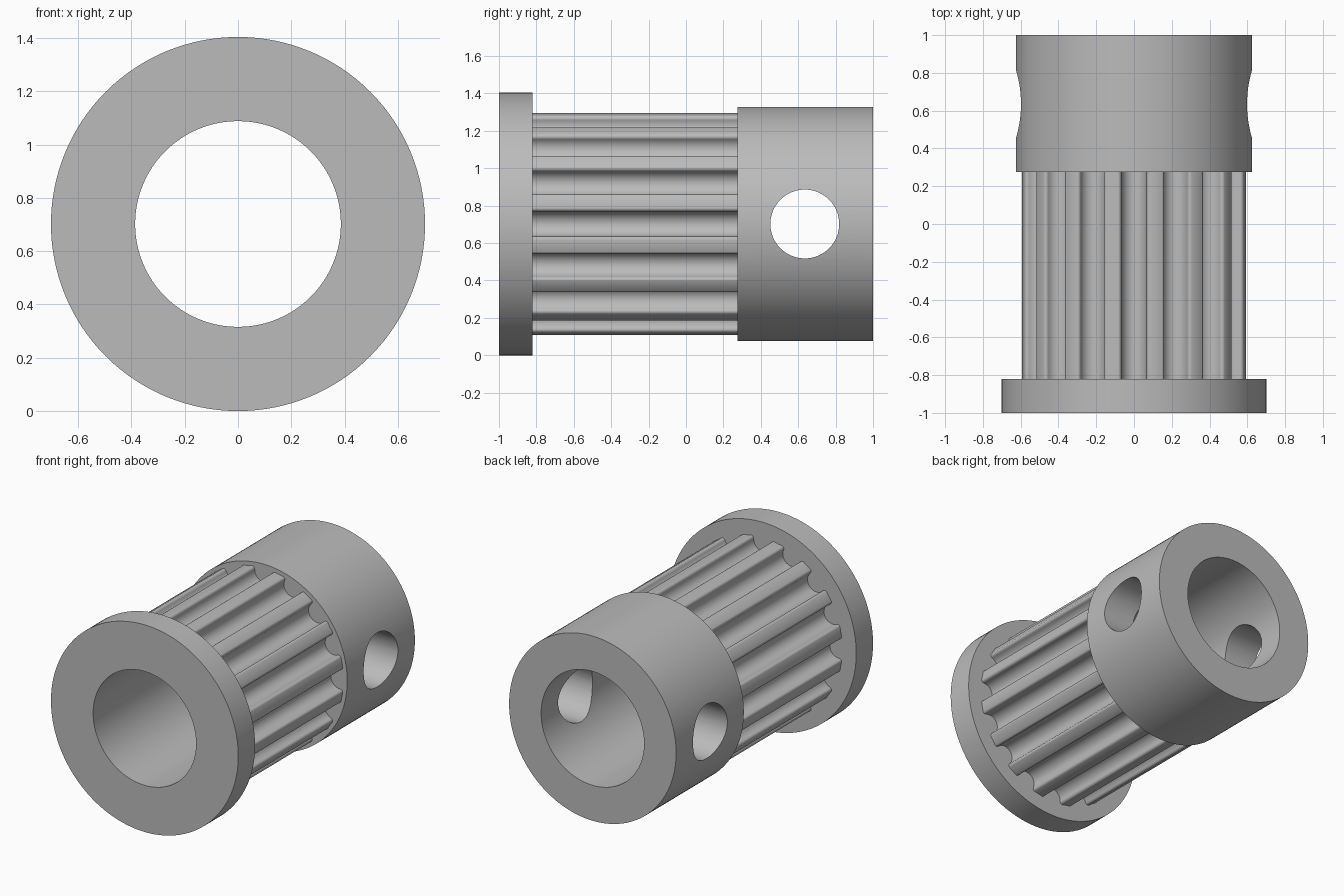
import bpy, bmesh, math
from mathutils import Matrix

if "Cube" in bpy.data.objects:
    bpy.data.objects.remove(bpy.data.objects["Cube"])

AXIS_Z = 0.702      # height of the bore axis
BORE = 0.386
TEETH = 16
TIP = 0.597         # tooth tip radius

metal = bpy.data.materials.new("grey metal")
metal.use_nodes = True
metal.diffuse_color = (0.5, 0.5, 0.5, 1)
metal.node_tree.nodes["Principled BSDF"].inputs["Base Color"].default_value = (0.5, 0.5, 0.5, 1)


def make_object(name, bm):
    bmesh.ops.recalc_face_normals(bm, faces=bm.faces)
    mesh = bpy.data.meshes.new(name)
    bm.to_mesh(mesh)
    bm.free()
    mesh.materials.append(metal)
    obj = bpy.data.objects.new(name, mesh)
    bpy.context.collection.objects.link(obj)
    return obj


def smooth(obj):
    bpy.ops.object.select_all(action="DESELECT")
    obj.select_set(True)
    bpy.context.view_layer.objects.active = obj
    bpy.ops.object.shade_smooth_by_angle(angle=math.radians(30))


def tube(name, outline, y0, y1):
    """Extrude a closed (angle, radius) outline along y, with a round bore."""
    bm = bmesh.new()

    def ring(y, bore):
        return [bm.verts.new(((BORE if bore else r) * math.sin(a), y,
                              AXIS_Z + (BORE if bore else r) * math.cos(a)))
                for a, r in outline]

    loops = [ring(y0, False), ring(y1, False), ring(y1, True), ring(y0, True)]
    n = len(outline)
    for k in range(4):
        a, b = loops[k], loops[(k + 1) % 4]
        for i in range(n):
            j = (i + 1) % n
            bm.faces.new((a[i], a[j], b[j], b[i]))
    return make_object(name, bm)


def circle(radius, n=128):
    return [(math.tau * i / n, radius) for i in range(n)]


def toothed_outline():
    """Round-bottomed grooves with softened shoulders between flat teeth."""
    groove, shoulder = 0.067, 0.018
    centre = TIP - 0.026
    half = []
    # groove bottom up to its side
    for i in range(9):
        t = math.pi / 2 * i / 8
        half.append((groove * math.sin(t), centre - groove * math.cos(t)))
    # rounded shoulder up to the tip
    for i in range(5):
        t = math.pi / 2 * i / 4
        half.append((groove + shoulder * (1 - math.cos(t)),
                     TIP - 0.004 - shoulder * (1 - math.sin(t))))
    half = [(math.atan2(x, r), math.hypot(x, r)) for x, r in half]
    half.append((math.pi / TEETH, TIP))
    one = [(-a, r) for a, r in reversed(half[1:-1])] + half
    return [(a + math.tau * k / TEETH, r) for k in range(TEETH) for a, r in one]


# Flange, toothed barrel and plain hub
flange = tube("flange", circle(0.702), -1, -0.82)
barrel = tube("toothed_barrel", toothed_outline(), -0.82, 0.275)
hub = tube("hub", circle(0.626), 0.275, 1)

# Set screw hole drilled sideways through both hub walls
bm = bmesh.new()
bmesh.ops.create_cone(bm, cap_ends=True, segments=64, radius1=0.184, radius2=0.184, depth=2,
                      matrix=Matrix.Translation((0, 0.635, AXIS_Z)) @ Matrix.Rotation(math.pi / 2, 4, "Y"))
drill = make_object("screw_hole_cutter", bm)
drill.hide_render = True
cut = hub.modifiers.new("screw_holes", "BOOLEAN")
cut.operation = "DIFFERENCE"
cut.solver = "EXACT"
cut.object = drill
bpy.context.view_layer.objects.active = hub
bpy.ops.object.modifier_apply(modifier=cut.name)
bpy.data.objects.remove(drill)

for part in (flange, barrel, hub):
    smooth(part)
